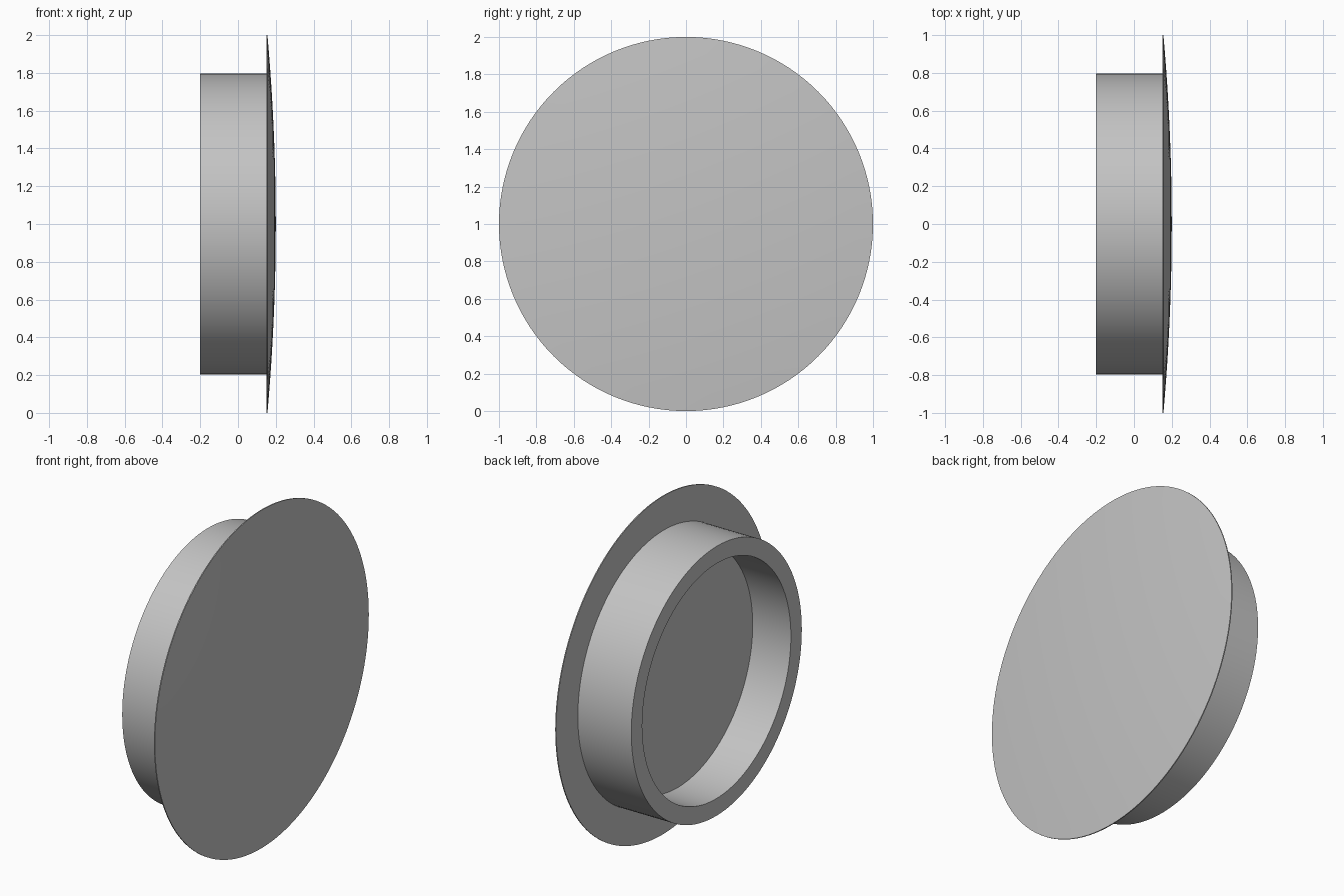
import bpy
import bmesh
import math
from mathutils import Vector

cube = bpy.data.objects.get("Cube")
if cube:
    bpy.data.objects.remove(cube)

SEGMENTS = 128
CENTRE_Z = 1.0

grey = bpy.data.materials.new("plain grey")
grey.use_nodes = True
colour = (0.55, 0.55, 0.55, 1)
grey.diffuse_color = colour
grey.node_tree.nodes["Principled BSDF"].inputs["Base Color"].default_value = colour


def lathe(name, profile):
    """Revolve (x, radius) points around the x axis."""
    bm = bmesh.new()
    verts = [bm.verts.new((x, 0, r)) for x, r in profile]
    edges = [bm.edges.new(pair) for pair in zip(verts, verts[1:])]
    bmesh.ops.spin(bm, geom=verts + edges, cent=(0, 0, 0), axis=Vector((1, 0, 0)),
                   angle=math.tau, steps=SEGMENTS, use_merge=True)
    bmesh.ops.remove_doubles(bm, verts=bm.verts, dist=1e-5)
    bmesh.ops.recalc_face_normals(bm, faces=bm.faces)
    mesh = bpy.data.meshes.new(name)
    bm.to_mesh(mesh)
    bm.free()
    mesh.materials.append(grey)
    obj = bpy.data.objects.new(name, mesh)
    obj.location.z = CENTRE_Z
    bpy.context.collection.objects.link(obj)
    bpy.ops.object.select_all(action='DESELECT')
    obj.select_set(True)
    bpy.context.view_layer.objects.active = obj
    bpy.ops.object.shade_smooth_by_angle(angle=math.radians(30))
    return obj


# One closed body: pocket floor, pocket wall, collar, flange back and domed face
BACK, FLOOR, FLANGE, EDGE, CROWN = -0.2, 0.05, 0.15, 0.156, 0.2
POCKET_R, COLLAR_R = 0.695, 0.797
DOME_RINGS = 12

body = [(FLOOR, 0), (FLOOR, POCKET_R), (BACK, POCKET_R),
        (BACK, COLLAR_R), (FLANGE, COLLAR_R), (FLANGE, 1)]
for i in range(DOME_RINGS + 1):
    r = 1 - i / DOME_RINGS
    body.append((CROWN - (CROWN - EDGE) * r * r, r))

lathe("domed_cap", body)
